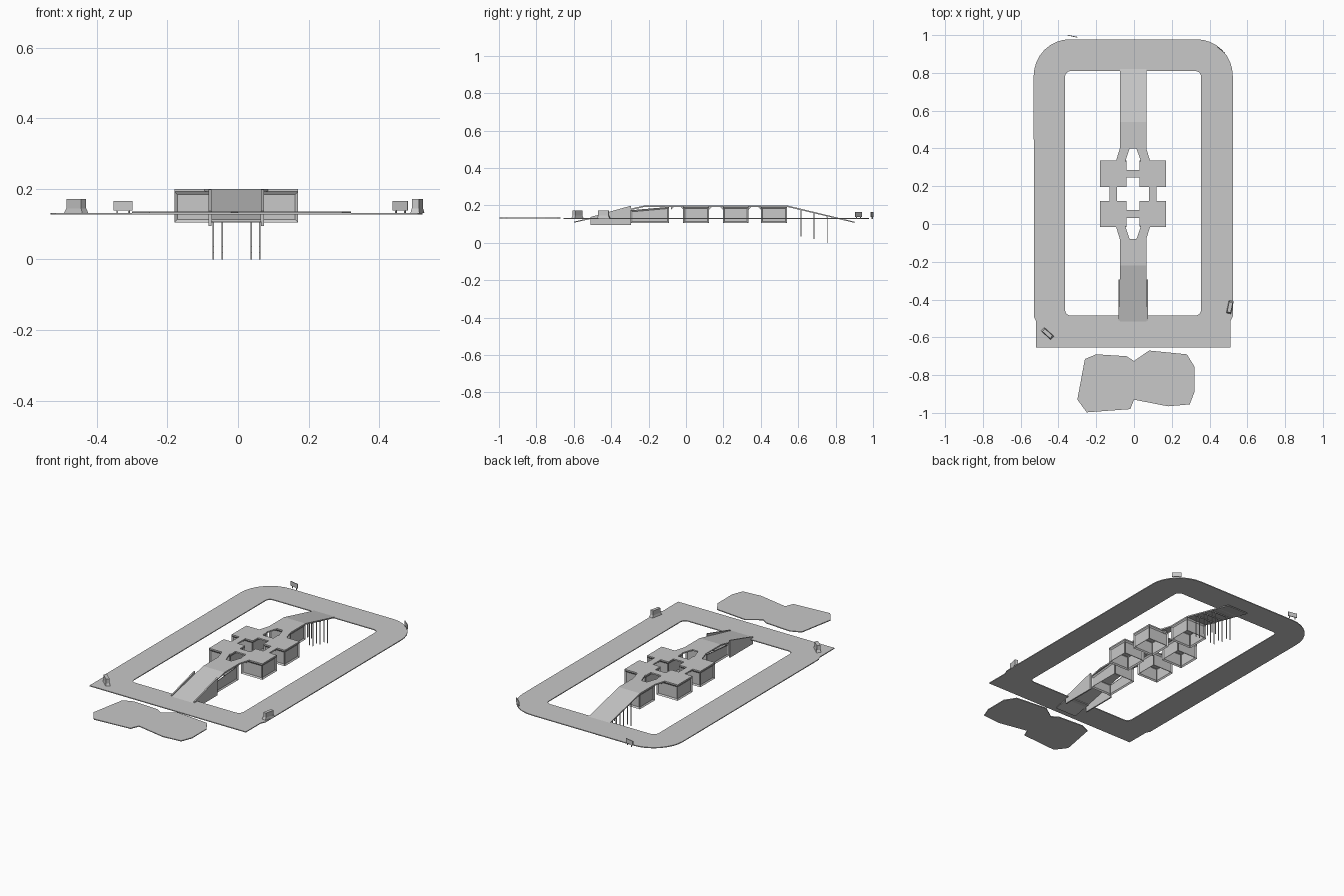
import bpy, bmesh, math
from mathutils import Matrix, Vector

cube = bpy.data.objects.get("Cube")
if cube:
    bpy.data.objects.remove(cube, do_unlink=True)

grey = bpy.data.materials.new("light grey")
grey.use_nodes = True
grey.diffuse_color = (0.58, 0.58, 0.58, 1)
grey.node_tree.nodes["Principled BSDF"].inputs["Base Color"].default_value = (0.58, 0.58, 0.58, 1)

CX, CY = -0.005, 0.16      # centre of the bridge
DECK = 0.2                 # deck height


def add_mesh(name, bm):
    mesh = bpy.data.meshes.new(name)
    bm.to_mesh(mesh)
    bm.free()
    mesh.materials.clear()
    mesh.materials.append(grey)
    ob = bpy.data.objects.new(name, mesh)
    bpy.context.collection.objects.link(ob)
    return ob


def prism(name, loops, low, high, along_x=False):
    """Extrude a flat outline (further loops are holes) in z, or a y-z profile in x."""
    curve = bpy.data.curves.new(name, 'CURVE')
    curve.dimensions = '2D'
    curve.fill_mode = 'BOTH'
    curve.extrude = (high - low) / 2
    for loop in loops:
        spline = curve.splines.new('POLY')
        spline.points.add(len(loop) - 1)
        for point, (x, y) in zip(spline.points, loop):
            point.co = (x, y, 0, 1)
        spline.use_cyclic_u = True
    helper = bpy.data.objects.new(name + " outline", curve)
    bpy.context.collection.objects.link(helper)
    graph = bpy.context.evaluated_depsgraph_get()
    mesh = bpy.data.meshes.new_from_object(helper.evaluated_get(graph))
    bm = bmesh.new()
    bm.from_mesh(mesh)
    bpy.data.objects.remove(helper, do_unlink=True)
    bpy.data.curves.remove(curve)
    bpy.data.meshes.remove(mesh)
    bmesh.ops.translate(bm, verts=bm.verts, vec=(0, 0, (low + high) / 2))
    if along_x:
        for v in bm.verts:
            v.co = Vector((v.co.z, v.co.x, v.co.y))
    bmesh.ops.remove_doubles(bm, verts=bm.verts, dist=1e-5)
    bmesh.ops.recalc_face_normals(bm, faces=bm.faces)
    for f in bm.faces:
        f.smooth = False
        f.material_index = 0
    return add_mesh(name, bm)


def box(name, centre, size, turn=0, taper=1):
    bm = bmesh.new()
    bmesh.ops.create_cube(bm, size=1)
    for v in bm.verts:
        if v.co.z > 0:
            v.co.x *= taper
            v.co.y *= taper
    bmesh.ops.scale(bm, verts=bm.verts, vec=size)
    bmesh.ops.transform(bm, verts=bm.verts,
                        matrix=Matrix.Translation(centre) @ Matrix.Rotation(math.radians(turn), 4, 'Z'))
    return add_mesh(name, bm)


def corner(x, y, r, start, steps=8):
    """Quarter circle about (x, y)."""
    return [(x + r * math.cos(math.radians(start + 90 * i / steps)),
             y + r * math.sin(math.radians(start + 90 * i / steps))) for i in range(steps + 1)]


# Ring-shaped track with round back corners and square front corners
outer = (corner(0.33, 0.785, 0.193, 0) + corner(-0.338, 0.785, 0.193, 90)
         + [(-0.53, -0.49), (-0.518, -0.515), (-0.518, -0.655),
            (0.51, -0.655), (0.51, -0.515), (0.523, -0.49)])
r = 0.03
inner = (corner(0.355 - r, 0.81 - r, r, 0, 4) + corner(-0.365 + r, 0.81 - r, r, 90, 4)
         + corner(-0.365 + r, -0.485 + r, r, 180, 4) + corner(0.355 - r, -0.485 + r, r, 270, 4))
prism("track", [outer, inner], 0.127, 0.132)

# Separate plaza in front
plaza = [(-0.26, -0.715), (-0.2, -0.69), (-0.04, -0.7), (0, -0.725), (0.08, -0.67),
         (0.28, -0.69), (0.32, -0.755), (0.32, -0.89), (0.295, -0.955), (0.18, -0.965),
         (0, -0.93), (-0.02, -0.98), (-0.25, -0.997), (-0.3, -0.93)]
prism("plaza", [plaza], 0.131, 0.136)


# Bridge deck: one quarter of each outline, mirrored about the bridge centre
def mirrored(quarter):
    half = quarter + [(u, -v) for u, v in reversed(quarter)]
    full = half + [(-u, v) for u, v in reversed(half)]
    return [(CX + u, CY + v) for u, v in full]


edge = mirrored([(0.07, 0.38), (0.07, 0.24), (0.09, 0.175), (0.175, 0.175), (0.175, 0.037), (0.125, 0.037)])
middle_hole = mirrored([(0.035, 0.085), (0.035, 0.037), (0.085, 0.037)])
end_half = [(0.018, 0.24), (0.04, 0.175), (0.035, 0.168), (0.035, 0.127)]
end_full = end_half + [(-u, v) for u, v in reversed(end_half)]
end_holes = [[(CX + u, CY + s * v) for u, v in end_full] for s in (1, -1)]
prism("bridge_deck", [edge, middle_hole] + end_holes, DECK - 0.008, DECK)


# Hollow blocks below the deck, open at the bottom, with recessed wall panels
def block(name, x0, x1, y0, y1, front_top=DECK - 0.008):
    bm = bmesh.new()
    ring = [(x0, y0, front_top), (x1, y0, front_top), (x1, y1, DECK - 0.008), (x0, y1, DECK - 0.008)]
    top = [bm.verts.new(p) for p in ring]
    low = [bm.verts.new((p[0], p[1], 0.105)) for p in ring]
    walls = [bm.faces.new((low[i], low[(i + 1) % 4], top[(i + 1) % 4], top[i])) for i in range(4)]
    bm.normal_update()
    bmesh.ops.inset_individual(bm, faces=walls, thickness=0.012, depth=-0.006)
    return add_mesh(name, bm)


for side, sx in (("right", -1), ("left", 1)):
    xs = sorted((CX + sx * 0.035, CX + sx * 0.175))
    for row, sy in (("front", -1), ("back", 1)):
        ys = sorted((CY + sy * 0.037, CY + sy * 0.175))
        block(f"{row}_{side}_block", *xs, *ys)
block("back_block", CX - 0.07, CX + 0.07, 0.4, 0.54)
block("front_block", CX - 0.07, CX + 0.07, -0.295, -0.09, 0.174)


# Small haunches where the deck spans the gaps
def haunch(name, y, direction, x):
    prism(name, [[(y, DECK - 0.008), (y + direction * 0.014, DECK - 0.008), (y, DECK - 0.022)]],
          x - 0.008, x + 0.008, True)


for sx in (-1, 1):
    for sy in (-1, 1):
        haunch("middle_haunch", CY + sy * 0.037, -sy, CX + sx * 0.105)
        haunch("inner_haunch", CY + sy * 0.175, sy, CX + sx * 0.065)
        haunch("end_haunch", CY + sy * 0.24, -sy, CX + sx * 0.05)

# Ramps at both ends, running on below the track
for name, s, end in (("front_ramp", -1, -0.6), ("back_ramp", 1, 0.9)):
    y = CY + s * 0.38
    prism(name, [[(y, DECK), (end, 0.113), (end, 0.107), (y, DECK - 0.008)]], CX - 0.07, CX + 0.07, True)

# Side walls of the front ramp
for side, x in (("right", -0.079), ("left", 0.069)):
    prism(side + "_ramp_wall", [[(-0.51, 0.095), (-0.295, 0.095), (-0.295, 0.198), (-0.51, 0.138)]],
          x - 0.004, x + 0.004, True)

# Slim posts and cross beams carrying the back ramp
for y, foot in ((0.615, 0.035), (0.685, 0.02), (0.755, 0.0)):
    head = DECK - 0.008 - (y - 0.54) * 0.236
    for x in (-0.07, -0.045, 0.038, 0.061):
        box("ramp_post", (x, y, (foot + head) / 2), (0.004, 0.004, head - foot))
    box("ramp_beam", (CX, y, head - 0.002), (0.136, 0.006, 0.006))

# Wedge-shaped boards at the front corners
for name, x, y, turn in (("front_right_board", -0.458, -0.58, -42), ("front_left_board", 0.508, -0.44, 78)):
    box(name, (x, y, 0.138), (0.07, 0.026, 0.014), turn, 0.8)
    box(name + "_panel", (x, y, 0.158), (0.056, 0.02, 0.027), turn)

# Thin signs on two legs at the back corners
for name, x, y, turn in (("back_right_sign", -0.325, 0.994, -12), ("back_left_sign", 0.46, 0.922, -40)):
    box(name, (x, y, 0.152), (0.054, 0.004, 0.026), turn)
    a = math.radians(turn)
    for s in (-0.017, 0.017):
        box(name + "_leg", (x + s * math.cos(a), y + s * math.sin(a), 0.134), (0.004, 0.004, 0.014), turn)
